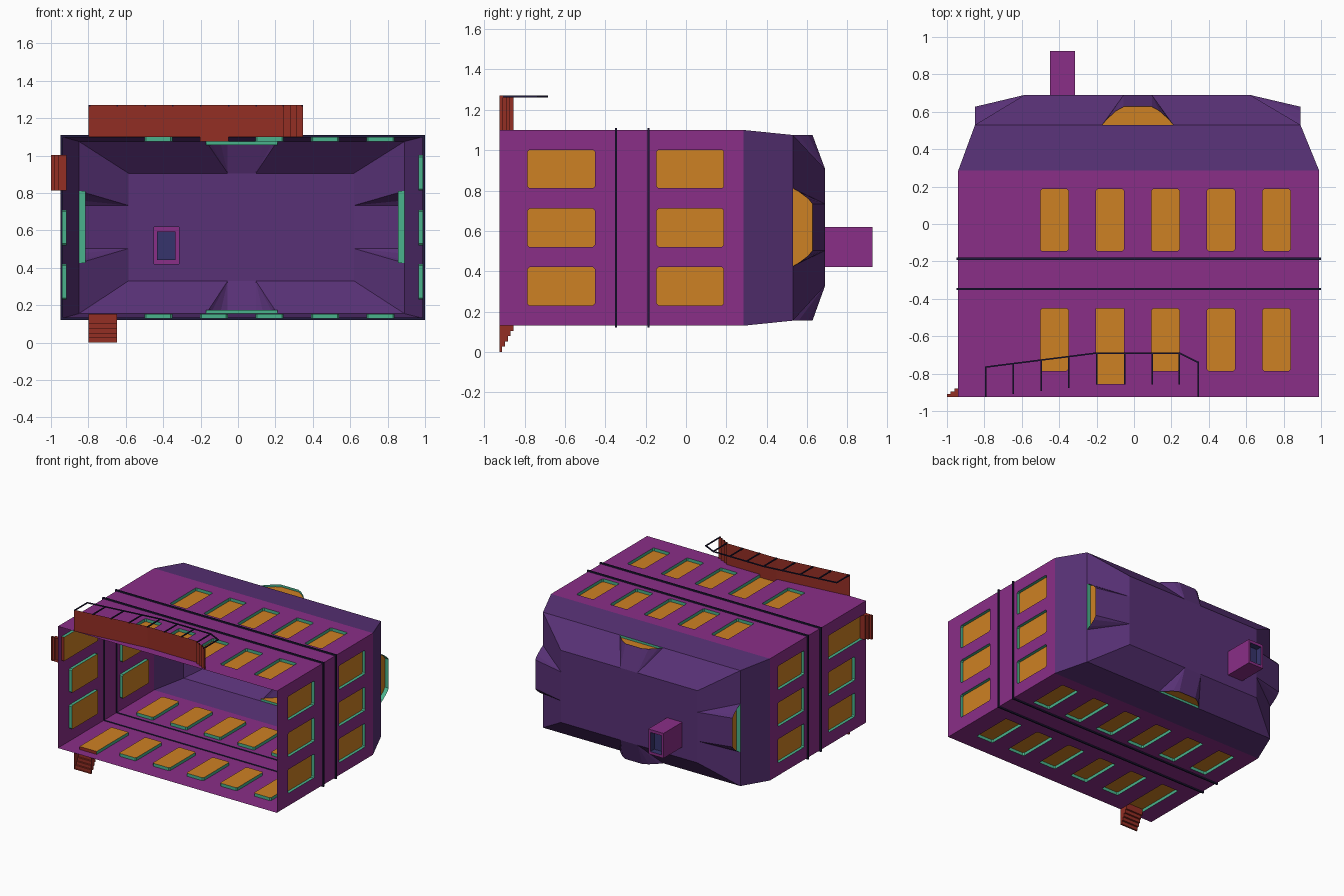
import bpy, bmesh
from mathutils import Vector

if "Cube" in bpy.data.objects:
    bpy.data.objects.remove(bpy.data.objects["Cube"])


def material(name, r, g, b):
    m = bpy.data.materials.new(name)
    m.diffuse_color = [(c / 255 / 12.92 if c < 11 else ((c / 255 + 0.055) / 1.055) ** 2.4)
                       for c in (r, g, b)] + [1]
    m.use_nodes = True
    m.node_tree.nodes["Principled BSDF"].inputs["Base Color"].default_value = m.diffuse_color
    return m


WALL = material("purple wall", 138, 46, 135)
ROOF = material("dark violet roof", 88, 49, 118)
GLASS = material("amber glass", 206, 129, 35)
FRAME = material("teal frame", 74, 178, 140)
STEP = material("brick red", 148, 46, 36)
IRON = material("dark navy iron", 32, 26, 60)
FLUE = material("slate blue flue", 54, 52, 108)


class Part:
    """Collects faces for one named object."""

    def __init__(self, name, *mats):
        self.name, self.mats, self.bm = name, mats, bmesh.new()

    def face(self, pts, mat=0):
        f = self.bm.faces.new([self.bm.verts.new(p) for p in pts])
        f.material_index = mat

    def holed(self, loops):
        edges = []
        for loop in loops:
            vs = [self.bm.verts.new(p) for p in loop]
            edges += [self.bm.edges.new((vs[i - 1], vs[i])) for i in range(len(vs))]
        bmesh.ops.triangle_fill(self.bm, use_beauty=True, edges=edges)

    def box(self, lo, hi):
        vs = [self.bm.verts.new((x, y, z)) for x in (lo[0], hi[0])
              for y in (lo[1], hi[1]) for z in (lo[2], hi[2])]
        for q in ((0, 1, 3, 2), (4, 6, 7, 5), (0, 4, 5, 1), (2, 3, 7, 6), (0, 2, 6, 4), (1, 5, 7, 3)):
            self.bm.faces.new([vs[i] for i in q])

    def done(self):
        bmesh.ops.remove_doubles(self.bm, verts=self.bm.verts, dist=1e-4)
        bmesh.ops.recalc_face_normals(self.bm, faces=self.bm.faces)
        me = bpy.data.meshes.new(self.name)
        self.bm.to_mesh(me)
        self.bm.free()
        for m in self.mats:
            me.materials.append(m)
        ob = bpy.data.objects.new(self.name, me)
        bpy.context.collection.objects.link(ob)


# The house lies on its back: its own "up" is +y, its entrance faces +z.
def frames(x0, x1, z0, z1):
    """Per side: map (along wall, height, inward depth) to space."""
    return {"entrance": lambda u, v, d: Vector((u, v, z1 - d)),
            "rear": lambda u, v, d: Vector((u, v, z0 + d)),
            "left": lambda u, v, d: Vector((x0 + d, v, u)),
            "right": lambda u, v, d: Vector((x1 - d, v, u))}


X0, X1, Z0, Z1 = -0.94, 0.99, 0.13, 1.10
BASE, EAVE, MID, TOP = -0.925, 0.285, 0.53, 0.69
wall_map = frames(X0, X1, Z0, Z1)
mid_map = frames(-0.85, 0.89, 0.155, 1.075)


def window(part, f, pts, depth, door=False):
    n = len(pts)
    for i in range(n):
        (a, b), (c, d) = pts[i], pts[(i + 1) % n]
        if door and i == 0:
            continue                                   # threshold replaces the sill
        part.face([f(a, b, 0), f(c, d, 0), f(c, d, depth), f(a, b, depth)], 0)
    part.face([f(a, b, depth) for a, b in pts], 1)


def opening(u0, u1, v0, v1, c=0.009):
    if c == 0:
        return [(u0, v0), (u1, v0), (u1, v1), (u0, v1)]
    return [(u0 + c, v0), (u1 - c, v0), (u1, v0 + c), (u1, v1 - c),
            (u1 - c, v1), (u0 + c, v1), (u0, v1 - c), (u0, v0 + c)]


# Walls with recessed windows and doors: (columns, width, door column, door base)
long_cols = [-0.798 + 0.297 * i for i in range(6)]
short_cols = [0.23, 0.52, 0.812]
layout = {"entrance": (long_cols[1:], 0.15, 1, -0.855), "rear": (long_cols, 0.15, 0, -0.855),
          "left": (short_cols, 0.19, 2, -0.88), "right": (short_cols, 0.19, None, 0)}
for side, (cols, w, door, sill) in layout.items():
    f = wall_map[side]
    wall = Part(side + "_wall", WALL)
    wins = Part(side + "_windows", FRAME, GLASS)
    a, b = (X0, X1) if w < 0.17 else (Z0, Z1)
    loops = [[f(*p, 0) for p in ((a, BASE), (b, BASE), (b, EAVE), (a, EAVE))]]
    for i, u in enumerate(cols):
        for v0, v1 in ((-0.145, 0.187), (-0.785, -0.452)):
            is_door = i == door and v0 < -0.5
            pts = opening(u, u + w, sill, v1, 0) if is_door else opening(u, u + w, v0, v1)
            loops.append([f(*p, 0) for p in pts])
            window(wins, f, pts, 0.024, is_door)
    wall.holed(loops)
    wall.done()
    wins.done()

# Two string courses round the house
bands = Part("string_courses", IRON)
for y in (-0.347, -0.186):
    lo, hi, o, i = y - 0.006, y + 0.006, 0.01, 0.004
    for x in ((X0 - o, X0 + i), (X1 - i, X1 + o)):
        bands.box((x[0], lo, Z0 - o), (x[1], hi, Z1 + o))
    for z in ((Z0 - o, Z0 + i), (Z1 - i, Z1 + o)):
        bands.box((X0 + i, lo, z[0]), (X1 - i, hi, z[1]))
bands.done()

# Mansard roof with an arched dormer on every side
TX0, TX1, TZ0, TZ1 = -0.585, 0.62, 0.33, 0.905
roof = Part("mansard_roof", ROOF)
dorm = Part("dormer_windows", FRAME, GLASS)
for side, f in mid_map.items():
    long = side in ("entrance", "rear")
    e0, e1 = (X0, X1) if long else (Z0, Z1)
    a0, a1 = (-0.85, 0.89) if long else (0.155, 1.075)
    b0, b1 = (TX0, TX1) if long else (TZ0, TZ1)
    depth = {"entrance": 0.17, "rear": 0.175, "left": 0.265, "right": 0.27}[side]
    c, half, top = (0.02, 0.19, 0.075) if long else (0.618, 0.193, 0.115)
    g = wall_map[side]
    roof.face([g(e0, EAVE, 0), g(e1, EAVE, 0), f(a1, MID, 0), f(a0, MID, 0)])
    curve = [(top + (half - top) * k, y) for k, y in ((1, MID), (0.8, 0.558), (0.35, 0.605), (0, 0.627))]
    for s, a, b in ((-1, a0, b0), (1, a1, b1)):
        tip = f(c + s * top, TOP, depth)
        roof.face([f(a, MID, 0), f(c + s * half, MID, 0), tip, f(b, TOP, depth)])
        rim = [f(c + s * u, y, 0) for u, y in curve]
        for p, q in zip(rim, rim[1:]):
            roof.face([p, q, tip])
    roof.face([f(c - top, 0.627, 0), f(c + top, 0.627, 0), f(c + top, TOP, depth), f(c - top, TOP, depth)])
    arch = [(c - u, y) for u, y in curve] + [(c + u, y) for u, y in reversed(curve)]
    window(dorm, f, arch, 0.018 if long else 0.034)


def rect(x0, x1, z0, z1, y):
    return [Vector(p) for p in ((x0, y, z0), (x1, y, z0), (x1, y, z1), (x0, y, z1))]


outer, inner = (-0.45, -0.315, 0.42, 0.618), (-0.432, -0.333, 0.442, 0.595)
roof.holed([rect(TX0, TX1, TZ0, TZ1, TOP), rect(*outer, TOP)])
roof.done()
dorm.done()

# Chimney: hollow stack, pot recess in the top
CH = 0.925
chimney = Part("chimney", WALL)
flue = Part("chimney_flue", FLUE)
for part, r, y0 in ((chimney, outer, TOP), (flue, inner, CH - 0.05)):
    lo, hi = rect(*r, y0), rect(*r, CH)
    for i in range(4):
        part.face([lo[i - 1], lo[i], hi[i], hi[i - 1]])
chimney.holed([rect(*outer, CH), rect(*inner, CH)])
flue.face(rect(*inner, CH - 0.05))
chimney.done()
flue.done()


# Stairs: treads and risers as a folded sheet, closed at the sides
def stairs(name, f, run, top, count, w0, w1):
    part = Part(name, STEP)
    path = [(-run, BASE)]
    for i in range(count):
        y = BASE + (top - BASE) * (i + 1) / count
        path += [(-run + run * i / count, y), (-run + run * (i + 1) / count, y)]
    for w in (w0, w1):
        for (d0, y0), (d1, _) in zip(path[1::2], path[2::2]):
            part.face([f(w, BASE, d0), f(w, BASE, d1), f(w, y0, d1), f(w, y0, d0)])
    path.append((0.024, top))
    for (d0, y0), (d1, y1) in zip(path, path[1:]):
        part.face([f(w0, y0, d0), f(w1, y0, d0), f(w1, y1, d1), f(w0, y1, d1)])
    part.done()


stairs("rear_steps", wall_map["rear"], 0.13, -0.855, 5, -0.798, -0.648)
stairs("left_steps", wall_map["left"], 0.06, -0.88, 3, 0.812, 1.002)

# Entrance ramp: thin folded sheet with steps at one end
LAND, ZR = -0.855, 1.27
ramp = Part("entrance_ramp", STEP)
path = [(-0.798, BASE), (-0.20, LAND), (0.243, LAND)]
for i in range(4):
    y = LAND - 0.0175 * (i + 1)
    path += [(0.243 + 0.035 * i, y), (0.243 + 0.035 * (i + 1), y)]
path = path[:-1]
for (x0, y0), (x1, y1) in zip(path, path[1:]):
    ramp.face([(x0, y0, Z1), (x1, y1, Z1), (x1, y1, ZR), (x0, y0, ZR)])
ramp.face([(-0.204, LAND, Z1 - 0.024), (-0.051, LAND, Z1 - 0.024), (-0.051, LAND, Z1), (-0.204, LAND, Z1)])
ramp.done()

# Railing: square bars following the ramp
rail = Part("ramp_railing", IRON)
T = 0.004


def bar(p, q):
    p, q = Vector((*p, ZR - T)), Vector((*q, ZR - T))
    d = (q - p).normalized()
    n, z = Vector((-d.y, d.x, 0)) * T, Vector((0, 0, T))
    a, b = [[e + n + z, e - n + z, e - n - z, e + n - z] for e in (p - d * T, q + d * T)]
    for i in range(4):
        rail.face([a[i - 1], a[i], b[i], b[i - 1]])
    rail.face(a)
    rail.face(b)


handrail = [(-0.793, -0.765), (-0.20, -0.69), (0.243, -0.69), (0.343, -0.74)]
for p, q in zip(handrail, handrail[1:]):
    bar(p, q)
for x in (-0.793, -0.645, -0.497, -0.35, -0.20, -0.05, 0.098, 0.243):
    t = max(0, (-0.20 - x) / 0.593)
    bar((x, LAND - 0.066 * t), (x, -0.69 - 0.075 * t))
bar((0.343, BASE + 0.006), (0.343, -0.74))
rail.done()
